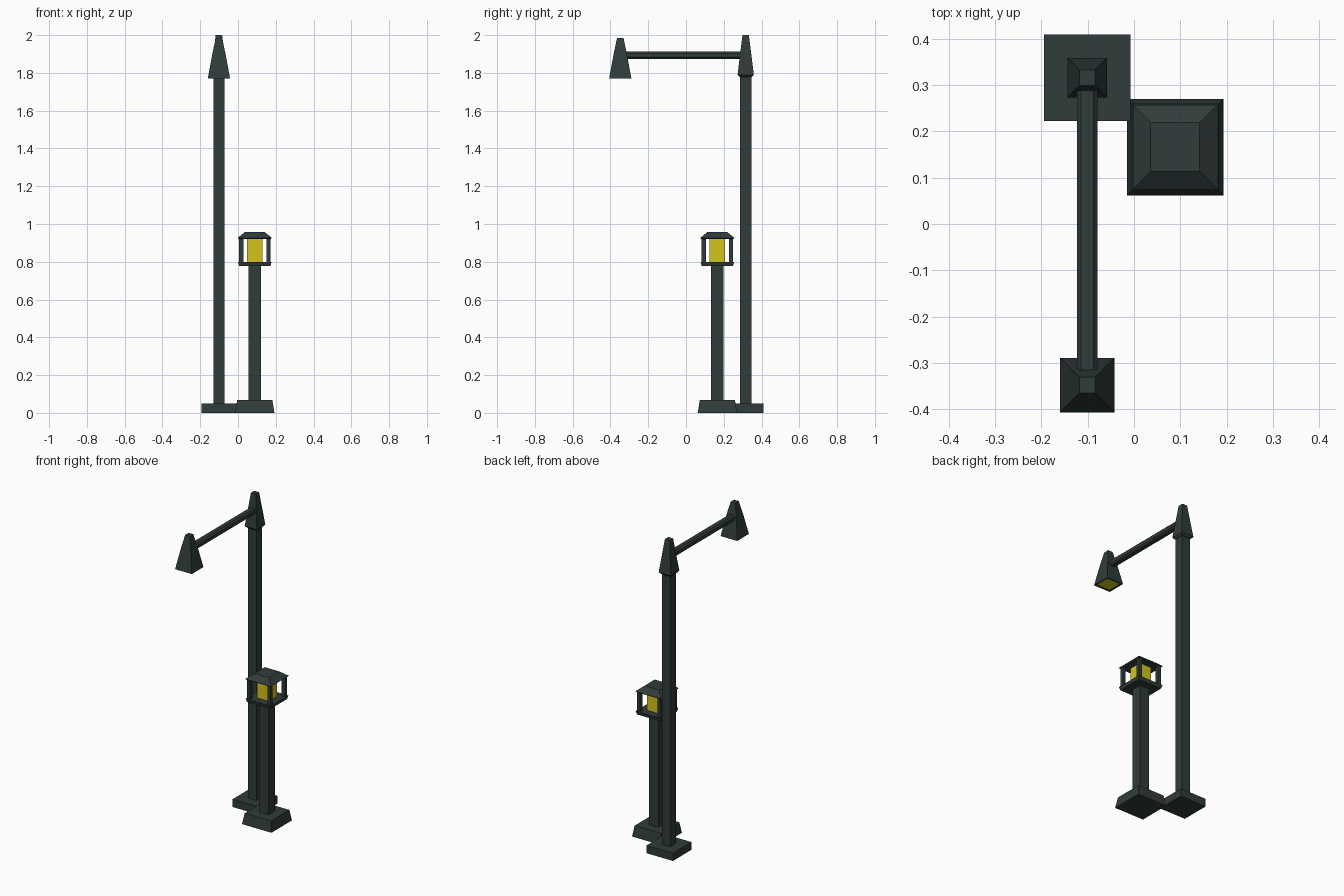
import bpy, bmesh

if "Cube" in bpy.data.objects:
    bpy.data.objects.remove(bpy.data.objects["Cube"])


def material(name, rgb):
    m = bpy.data.materials.new(name)
    m.diffuse_color = (*rgb, 1)
    m.use_nodes = True
    m.node_tree.nodes["Principled BSDF"].inputs["Base Color"].default_value = m.diffuse_color
    return m


DARK = material("dark_metal", (0.03, 0.045, 0.043))
GLOW = material("yellow_glow", (0.65, 0.55, 0.01))


def loft(name, cx, cy, sections, mat=DARK):
    """Stack square sections given as (half width, z) into a closed solid."""
    bm = bmesh.new()
    rings = [[bm.verts.new((cx + sx * h, cy + sy * h, z))
              for sx, sy in ((-1, -1), (1, -1), (1, 1), (-1, 1))]
             for h, z in sections]
    for a, b in zip(rings, rings[1:]):
        for i in range(4):
            j = (i + 1) % 4
            bm.faces.new((a[i], a[j], b[j], b[i]))
    bm.faces.new(rings[0][::-1])
    bm.faces.new(rings[-1])
    bmesh.ops.recalc_face_normals(bm, faces=bm.faces)
    mesh = bpy.data.meshes.new(name)
    bm.to_mesh(mesh)
    bm.free()
    mesh.materials.append(mat)
    ob = bpy.data.objects.new(name, mesh)
    bpy.context.collection.objects.link(ob)
    return ob


# Tall street lamp: base, post and pointed cap
TX, TY = -0.101, 0.316
loft("tall_base", TX, TY, [(0.093, 0), (0.093, 0.05)])
loft("tall_post", TX, TY, [(0.03, 0.05), (0.03, 1.79)])
loft("tall_cap", TX, TY, [(0.032, 1.778), (0.043, 1.79), (0.017, 2.0)])

# Horizontal arm with chamfered edges
arm = loft("arm", 0, 0, [(0.5, -0.5), (0.5, 0.5)])
for v in arm.data.vertices:
    v.co = (TX + v.co.x * 0.044, -0.015 + v.co.y * 0.64, 1.893 + v.co.z * 0.038)
bm = bmesh.new()
bm.from_mesh(arm.data)
long_edges = [e for e in bm.edges if abs(e.verts[0].co.y - e.verts[1].co.y) > 0.1]
bmesh.ops.bevel(bm, geom=long_edges, offset=0.009, segments=1, affect='EDGES')
bm.to_mesh(arm.data)
bm.free()

# Hanging lamp head with a recessed glowing panel underneath
HY = -0.348
loft("lamp_head", TX, HY, [(0.049, 1.78), (0.049, 1.77), (0.059, 1.77),
                           (0.034, 1.905), (0.017, 1.985)])
loft("lamp_head_light", TX, HY, [(0.0485, 1.774), (0.0485, 1.785)], GLOW)

# Short garden lantern: base, post and tray
SX, SY = 0.089, 0.166
loft("short_base", SX, SY, [(0.104, 0), (0.093, 0.068)])
loft("short_post", SX, SY, [(0.033, 0.068), (0.033, 0.78)])
loft("lantern_tray", SX, SY, [(0.083, 0.778), (0.089, 0.8)])

# Lantern light, corner posts and hipped roof
loft("lantern_light", SX, SY, [(0.041, 0.8), (0.041, 0.925)], GLOW)
for ix in (-1, 1):
    for iy in (-1, 1):
        loft("lantern_corner_post", SX + ix * 0.072, SY + iy * 0.072,
             [(0.011, 0.8), (0.011, 0.925)])
loft("lantern_roof", SX, SY, [(0.084, 0.92), (0.091, 0.926), (0.053, 0.957)])
